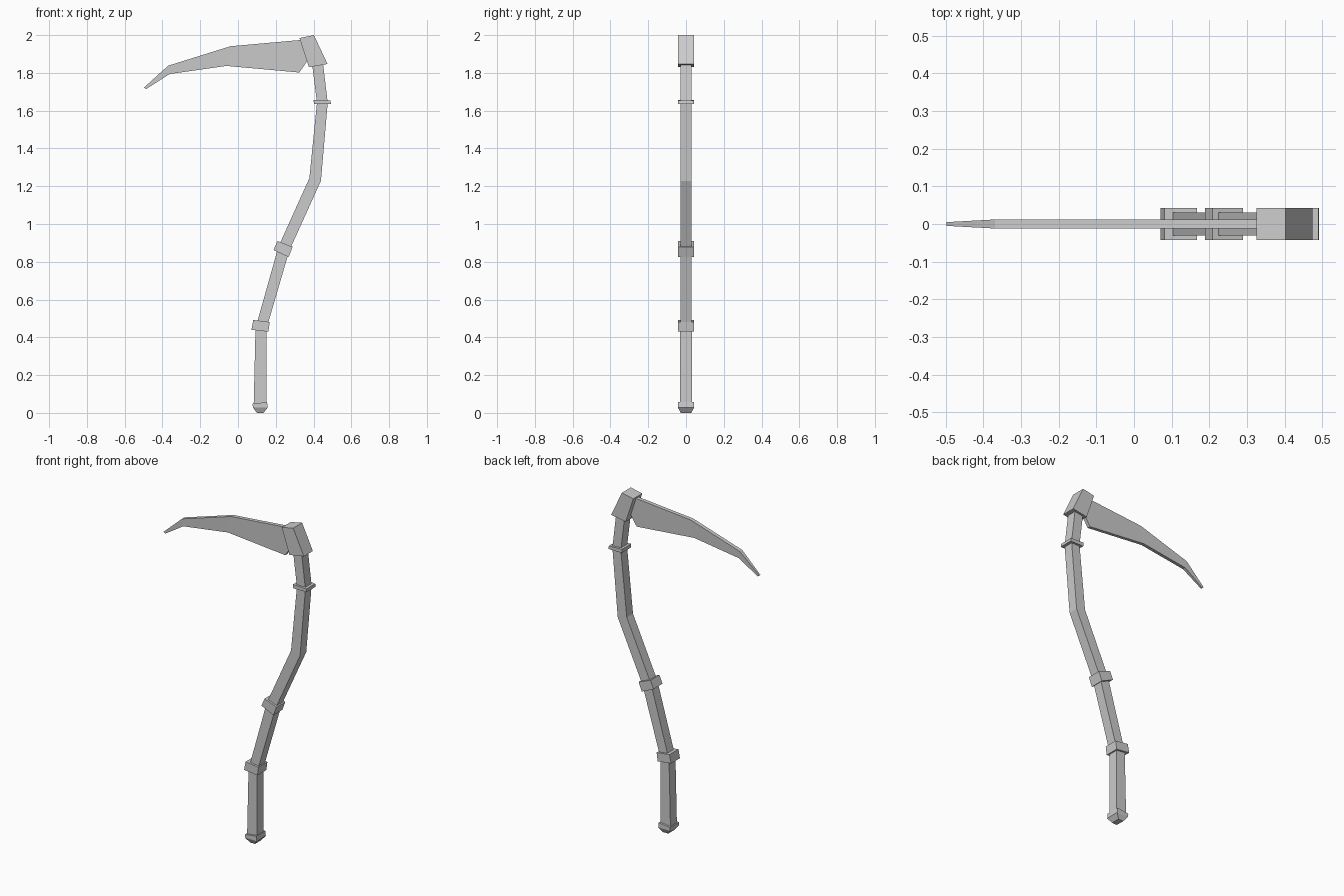
import bpy, bmesh


def loft(name, sections):
    """Four-sided solid; each section is (x0, z0, depth0, x1, z1, depth1)."""
    bm = bmesh.new()
    rings = []
    for x0, z0, d0, x1, z1, d1 in sections:
        pts = [(x0, -d0, z0), (x1, -d1, z1), (x1, d1, z1), (x0, d0, z0)]
        rings.append([bm.verts.new(p) for p in pts])
    for a, b in zip(rings, rings[1:]):
        for i in range(4):
            j = (i + 1) % 4
            bm.faces.new((a[i], a[j], b[j], b[i]))
    bm.faces.new(rings[0])
    bm.faces.new(rings[-1])
    bmesh.ops.recalc_face_normals(bm, faces=bm.faces)
    mesh = bpy.data.meshes.new(name)
    bm.to_mesh(mesh)
    bm.free()
    obj = bpy.data.objects.new(name, mesh)
    bpy.context.collection.objects.link(obj)
    return obj


def bar(name, depth, edges):
    """Loft with one constant half depth; edges are (x0, z0, x1, z1)."""
    return loft(name, [(a, b, depth, c, d, depth) for a, b, c, d in edges])


# Grip and the curved shaft
bar("grip", 0.031, [(0.083, 0.04, 0.151, 0.04), (0.093, 0.46, 0.151, 0.46)])
bar("shaft", 0.03, [
    (0.093, 0.45, 0.149, 0.44),
    (0.214, 0.88, 0.272, 0.86),
    (0.378, 1.243, 0.439, 1.228),
    (0.418, 1.642, 0.475, 1.642),
    (0.392, 1.85, 0.45, 1.85),
])

# Collars around the shaft
collars = {
    "lower_collar": [(0.071, 0.44, 0.161, 0.43), (0.081, 0.492, 0.168, 0.481)],
    "middle_collar": [(0.188, 0.862, 0.268, 0.825), (0.209, 0.91, 0.289, 0.879)],
    "upper_collar": [(0.402, 1.634, 0.492, 1.634), (0.4, 1.657, 0.49, 1.653)],
}
for name, edges in collars.items():
    bar(name, 0.043, edges)

# Tapered pommel
loft("pommel", [
    (0.1, 0.0, 0.028, 0.135, 0.0, 0.028),
    (0.079, 0.028, 0.043, 0.157, 0.028, 0.043),
    (0.077, 0.048, 0.043, 0.154, 0.058, 0.043),
])

# Head block
bar("head", 0.043, [(0.376, 1.83, 0.474, 1.847), (0.325, 1.984, 0.402, 2.0)])

# Curved blade, slightly thinner along its lower edge
loft("blade", [
    (0.37, 1.978, 0.012, 0.362, 1.857, 0.010),
    (0.33, 1.974, 0.012, 0.325, 1.802, 0.010),
    (-0.04, 1.941, 0.012, -0.062, 1.837, 0.010),
    (-0.37, 1.838, 0.012, -0.362, 1.794, 0.010),
    (-0.498, 1.722, 0.005, -0.487, 1.714, 0.005),
])
